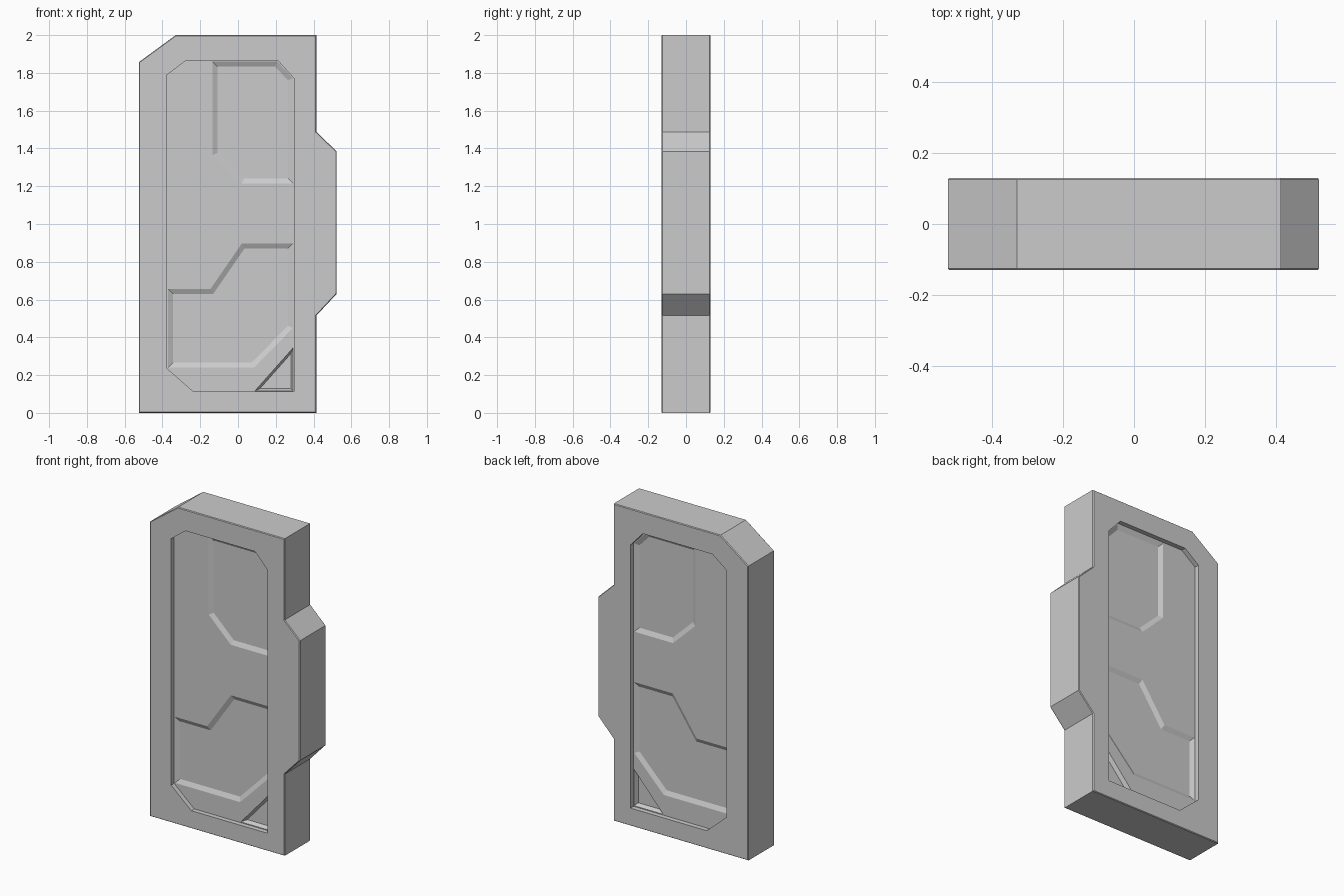
import bpy, bmesh
from mathutils import Vector

if "Cube" in bpy.data.objects:
    bpy.data.objects.remove(bpy.data.objects["Cube"])

HALF = 0.13      # half thickness of the door
FLOOR = 0.03     # depth of the main recess


def inset(pts, d):
    """Offset a counter-clockwise outline inwards by d."""
    out = []
    for i, p in enumerate(pts):
        a, b, c = Vector(pts[i - 1]), Vector(p), Vector(pts[(i + 1) % len(pts)])
        u, v = (b - a).normalized(), (c - b).normalized()
        n1, n2 = Vector((-u.y, u.x)), Vector((-v.y, v.x))
        out.append(b + (n1 + n2) * d / (1 + n1.dot(n2)))
    return out


def loft(name, layers):
    """Solid through matching outlines, each given as (y, outline in x-z)."""
    bm = bmesh.new()
    rings = [[bm.verts.new((x, y, z)) for x, z in pts] for y, pts in layers]
    n = len(rings[0])
    for r, s in zip(rings, rings[1:]):
        for i in range(n):
            j = (i + 1) % n
            bm.faces.new((r[i], r[j], s[j], s[i]))
    bm.faces.new(rings[0])
    bm.faces.new(rings[-1][::-1])
    bmesh.ops.recalc_face_normals(bm, faces=bm.faces)
    me = bpy.data.meshes.new(name)
    bm.to_mesh(me)
    bm.free()
    ob = bpy.data.objects.new(name, me)
    bpy.context.collection.objects.link(ob)
    return ob


def carve(target, cutter):
    cutter.hide_render = True
    mod = target.modifiers.new("carve", 'BOOLEAN')
    mod.operation, mod.solver, mod.object = 'DIFFERENCE', 'EXACT', cutter
    bpy.context.view_layer.objects.active = target
    bpy.ops.object.modifier_apply(modifier=mod.name)
    bpy.data.objects.remove(cutter)


# Door slab with a side bulge, a clipped top corner and a fine edge chamfer
outline = [(-0.525, 0), (0.415, 0), (0.415, 0.515), (0.522, 0.63), (0.522, 1.385),
           (0.415, 1.488), (0.415, 2), (-0.33, 2), (-0.525, 1.857)]
trim = inset(outline, 0.004)
door = loft("door_panel", [(-HALF, trim), (-HALF + 0.005, outline),
                           (HALF - 0.005, outline), (HALF, trim)])

# Main recess and the shallow shapes pressed into its floor
recess = [(-0.375, 0.235), (-0.235, 0.112), (0.296, 0.112), (0.296, 1.772),
          (0.21, 1.866), (-0.275, 1.866), (-0.375, 1.79)]
upper = [(-0.135, 1.365), (0.02, 1.215), (0.291, 1.215), (0.291, 1.772),
         (0.208, 1.86), (-0.135, 1.86)]
lower = [(-0.37, 0.24), (0.085, 0.24), (0.291, 0.45), (0.291, 0.897),
         (0.02, 0.897), (-0.145, 0.657), (-0.37, 0.657)]
corner = [(0.09, 0.117), (0.292, 0.117), (0.292, 0.345)]
pockets = [("upper_pocket", upper, 0.027, 0.014),
           ("lower_pocket", lower, 0.027, 0.014),
           ("corner_pocket", corner, 0.012, 0.025)]

# The same carving on the front and the back
for side in (-1, 1):
    def level(depth):
        return side * (HALF - depth)
    carve(door, loft("recess", [(level(-0.05), recess), (level(FLOOR), recess)]))
    for name, pts, slope, depth in pockets:
        carve(door, loft(name, [(level(FLOOR - 0.01), pts), (level(FLOOR), pts),
                                (level(FLOOR + depth), inset(pts, slope))]))
